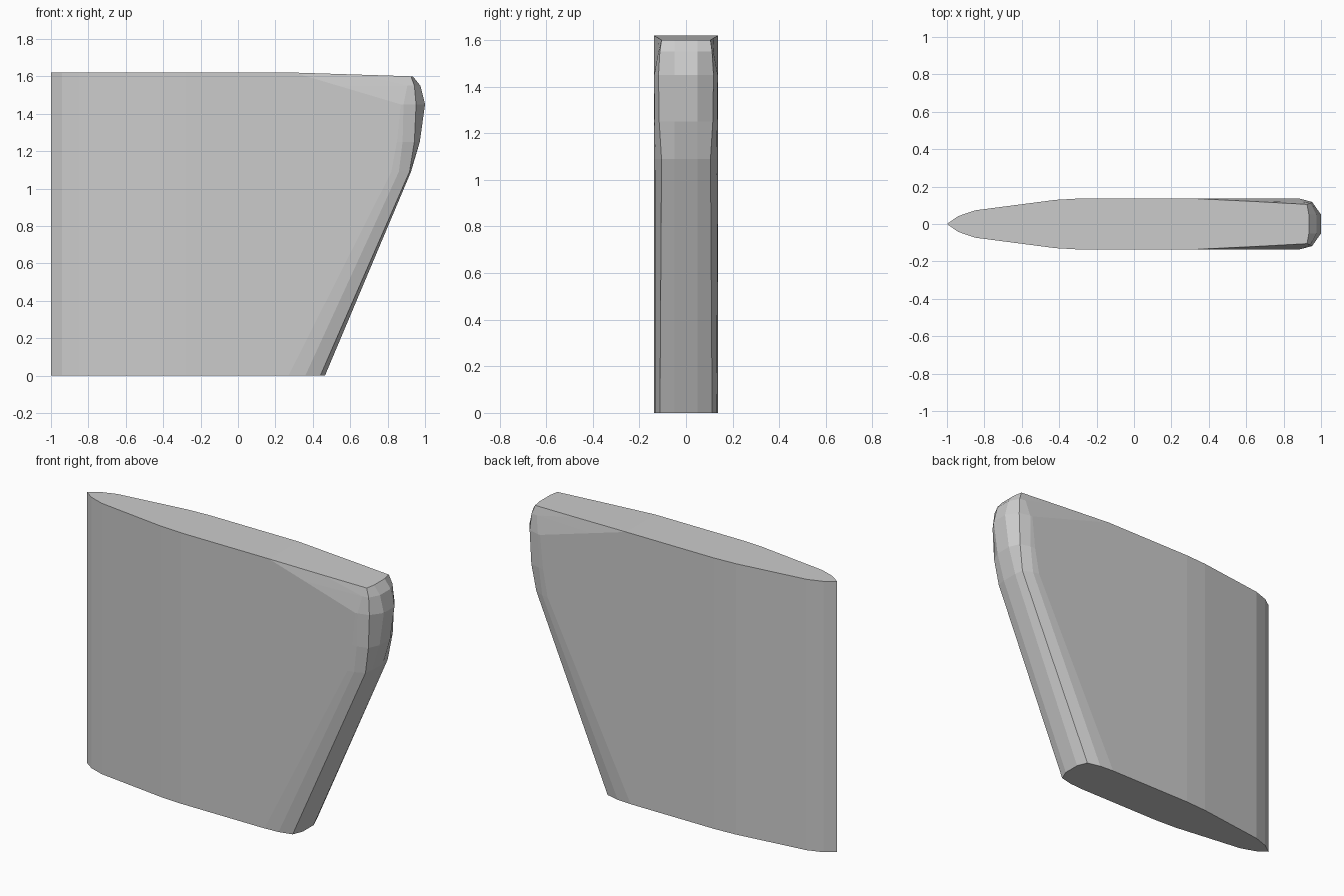
import bpy, bmesh

if "Cube" in bpy.data.objects:
    bpy.data.objects.remove(bpy.data.objects["Cube"])

# fixed tapered edge, shared by every level: (x, half thickness)
taper = [(-0.94, 0.042), (-0.85, 0.073), (-0.42, 0.129), (-0.28, 0.137)]

# blunt raked edge per level: z, then (x, half thickness) for shoulder, bevel, rim, nose
levels = [
    (0.00, [(0.27, 0.137), (0.36, 0.131), (0.44, 0.112), (0.465, 0.05)]),
    (1.09, [(0.82, 0.137), (0.86, 0.131), (0.917, 0.105), (0.925, 0.05)]),
    (1.25, [(0.85, 0.137), (0.88, 0.134), (0.943, 0.115), (0.972, 0.05)]),
    (1.45, [(0.87, 0.137), (0.885, 0.136), (0.952, 0.118), (1.00, 0.05)]),
    (1.55, [(0.535, 0.137), (0.905, 0.118), (0.943, 0.112), (0.975, 0.05)]),
    (1.62, [(0.30, 0.137), (0.65, 0.120), (0.925, 0.105), (0.935, 0.05)]),
]

bm = bmesh.new()
rings = []
for z, blunt in levels:
    half = taper + blunt
    outline = [(-1.0, 0.0)] + [(x, -y) for x, y in half] + [(x, y) for x, y in reversed(half)]
    ring = []
    for x, y in outline:
        # the top face dips slightly toward the blunt end
        drop = 0.02 * max(0, (x - 0.3) / 0.63) if z == 1.62 else 0
        ring.append(bm.verts.new((x, y, z - drop)))
    rings.append(ring)

# side skin between levels
n = len(rings[0])
for a, b in zip(rings, rings[1:]):
    for i in range(n):
        j = (i + 1) % n
        bm.faces.new((a[i], a[j], b[j], b[i]))

# bottom cap, and top cap split at the start of the dip
bm.faces.new(list(reversed(rings[0])))
top = rings[-1]
bm.faces.new(top[:6] + top[12:])
bm.faces.new(top[5:13])
bmesh.ops.recalc_face_normals(bm, faces=bm.faces)

mesh = bpy.data.meshes.new("fin_blade")
bm.to_mesh(mesh)
bm.free()
blade = bpy.data.objects.new("fin_blade", mesh)
bpy.context.collection.objects.link(blade)
